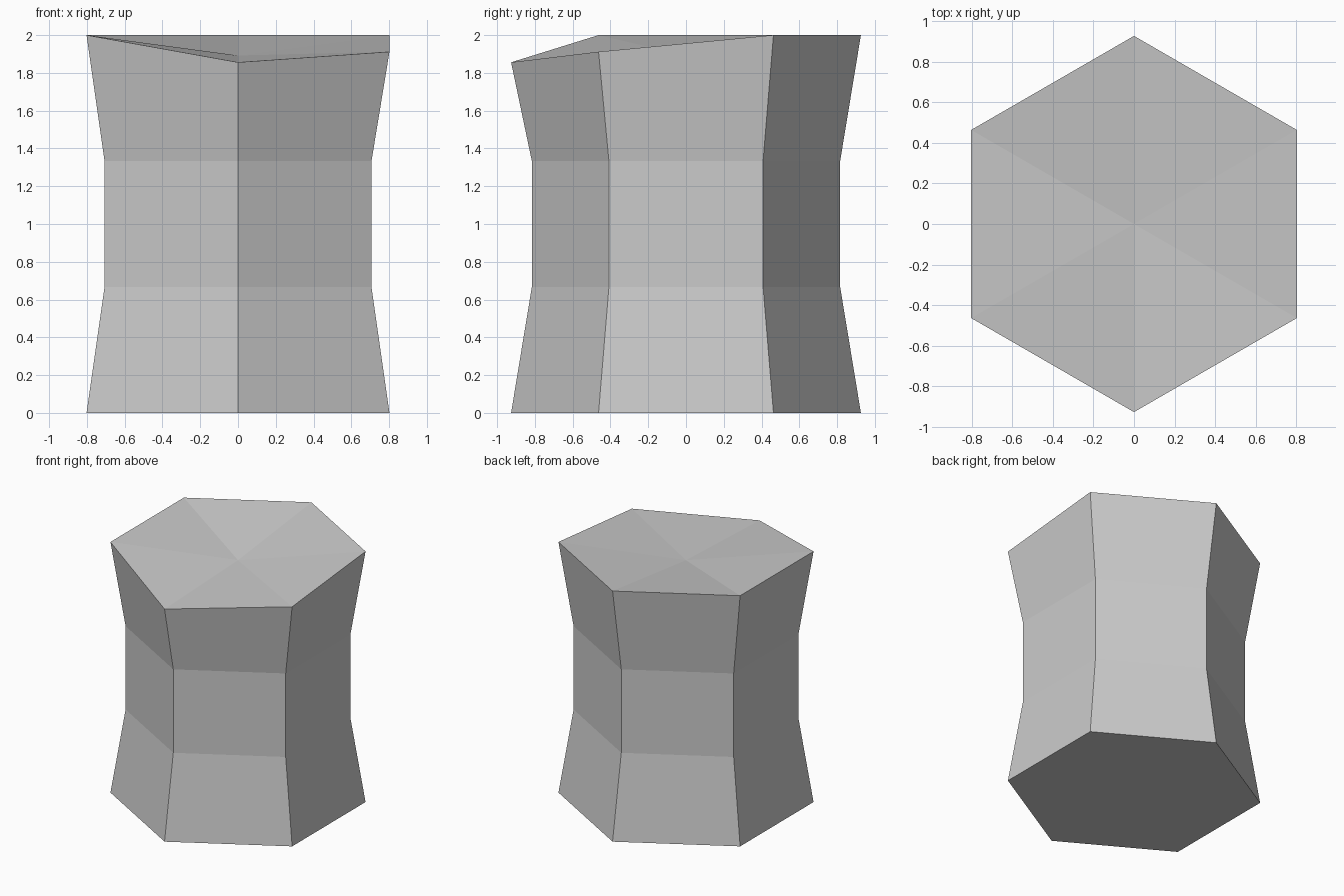
import bpy
import bmesh
import math

cube = bpy.data.objects.get("Cube")
if cube:
    bpy.data.objects.remove(cube, do_unlink=True)

SIDES = 6
RINGS = [(0.0, 0.926), (0.667, 0.816), (1.333, 0.816), (2.0, 0.926)]
CENTRE_HEIGHT = 1.892
# Two worn corners of the top rim: front corner and front +x corner
LOW_CORNERS = {0: 1.856, 1: 1.912}

# Stone grey material
grey = bpy.data.materials.new("stone_grey")
grey.use_nodes = True
colour = (0.6, 0.6, 0.6, 1.0)
grey.diffuse_color = colour
grey.node_tree.nodes["Principled BSDF"].inputs["Base Color"].default_value = colour


def add_ring(bm, height, radius):
    """Hexagonal ring of vertices, starting at the front corner."""
    ring = []
    for i in range(SIDES):
        angle = math.tau * i / SIDES - math.pi / 2
        ring.append(bm.verts.new((radius * math.cos(angle),
                                  radius * math.sin(angle), height)))
    return ring


# Waisted six-sided column
bm = bmesh.new()
rings = [add_ring(bm, z, r) for z, r in RINGS]
for lower, upper in zip(rings, rings[1:]):
    for i in range(SIDES):
        j = (i + 1) % SIDES
        bm.faces.new((lower[i], lower[j], upper[j], upper[i]))

# Flat base
bm.faces.new(reversed(rings[0]))

# Uneven, slightly dished top
top = rings[-1]
for corner, height in LOW_CORNERS.items():
    top[corner].co.z = height
centre = bm.verts.new((0, 0, CENTRE_HEIGHT))
for i in range(SIDES):
    bm.faces.new((top[i], top[(i + 1) % SIDES], centre))

bmesh.ops.recalc_face_normals(bm, faces=bm.faces)
mesh = bpy.data.meshes.new("column")
bm.to_mesh(mesh)
bm.free()
mesh.materials.append(grey)
column = bpy.data.objects.new("column", mesh)
bpy.context.collection.objects.link(column)
